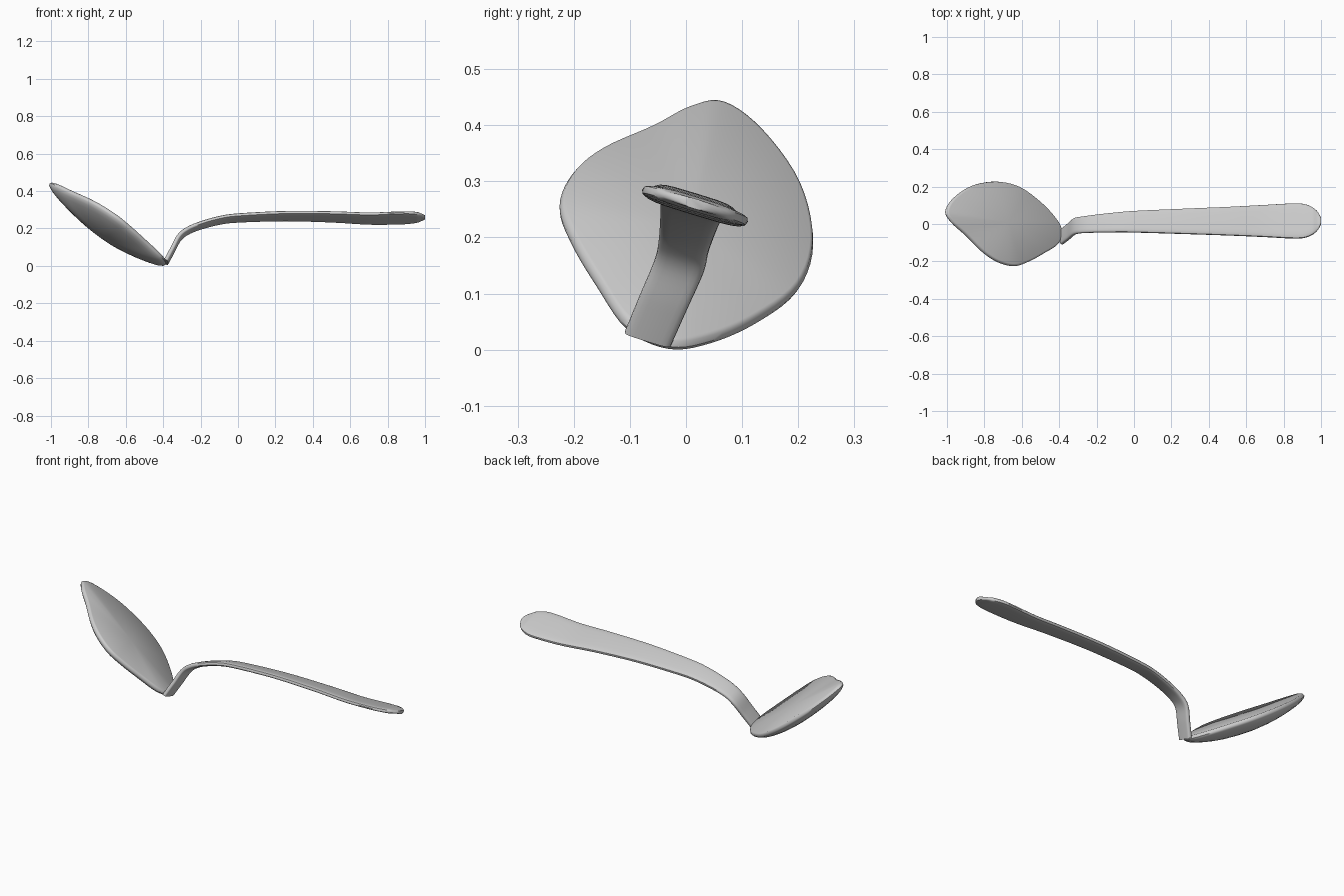
import bpy
import bmesh
import math
from mathutils import Vector

if "Cube" in bpy.data.objects:
    bpy.data.objects.remove(bpy.data.objects["Cube"], do_unlink=True)

steel = bpy.data.materials.new("brushed grey metal")
steel.use_nodes = True
GREY = (0.6, 0.6, 0.6, 1)
steel.diffuse_color = GREY
steel.node_tree.nodes["Principled BSDF"].inputs["Base Color"].default_value = GREY


def smooth_path(points, steps, closed=False):
    """Catmull-Rom samples through points of any dimension."""
    pts = [Vector(p) for p in points]
    n = len(pts)
    pick = (lambda i: pts[i % n]) if closed else (lambda i: pts[max(0, min(n - 1, i))])
    out = []
    for i in range(n if closed else n - 1):
        a, b, c, d = (pick(i + k) for k in (-1, 0, 1, 2))
        for s in range(steps):
            t = s / steps
            out.append((b * 2 + (c - a) * t + (a * 2 - b * 5 + c * 4 - d) * t ** 2
                        + (b * 3 - a - c * 3 + d) * t ** 3) / 2)
    return out if closed else out + [pts[-1]]


def loft(name, rings, start=None, end=None):
    """Bridge rings of equal length; close each end with a cap or a fan point."""
    bm = bmesh.new()
    loops = [[bm.verts.new(p) for p in ring] for ring in rings]
    n = len(loops[0])
    for a, b in zip(loops, loops[1:]):
        for i in range(n):
            j = (i + 1) % n
            bm.faces.new((a[i], a[j], b[j], b[i]))
    for loop, tip in ((loops[0], start), (loops[-1], end)):
        if tip is None:
            bm.faces.new(loop)
        else:
            v = bm.verts.new(tip)
            for i in range(n):
                bm.faces.new((loop[i], loop[(i + 1) % n], v))
    bmesh.ops.recalc_face_normals(bm, faces=bm.faces)
    mesh = bpy.data.meshes.new(name)
    bm.to_mesh(mesh)
    bm.free()
    mesh.materials.append(steel)
    obj = bpy.data.objects.new(name, mesh)
    bpy.context.collection.objects.link(obj)
    bpy.ops.object.select_all(action='DESELECT')
    obj.select_set(True)
    bpy.context.view_layer.objects.active = obj
    bpy.ops.object.shade_smooth_by_angle(angle=math.radians(40))
    return obj


# Spoon head: flat tilted top, rounded rim, shallow bowl underneath
outline = [(-1, .07), (-.96, .14), (-.86, .207), (-.73, .23), (-.61, .203),
           (-.505, .13), (-.425, .05), (-.38, -.025), (-.395, -.1), (-.48, -.157),
           (-.56, -.2), (-.635, -.222), (-.72, -.2), (-.8, -.147), (-.89, -.058), (-.965, .01)]
down = -Vector((.744, .304, 1)).normalized()


def on_head(x, y, depth):
    return Vector((x, y, -.274 - .744 * x - .304 * y)) + down * depth


centre = Vector((-.67, .01))
edge = smooth_path(outline, 5, closed=True)
profile = [(.96, 0), (.985, .004), (1, .014), (.99, .022)]
profile += [(s, .022 + .063 * (1 - s * s) ** .8) for s in (.93, .84, .72, .58, .42, .22)]
rings = [[on_head(*(centre + (p - centre) * s), d) for p in edge] for s, d in profile]
loft("spoon_head", rings, on_head(*centre, 0), on_head(*centre, .085))

# Handle: rolled flat strip, bent at the neck, widening to a rounded end
# stations are (x, y, z, half width)... with thickness handled below
stations = [(-.385, -.068, .02), (-.35, -.04, .085), (-.315, -.012, .15), (-.27, -.004, .187),
            (-.2, .002, .216), (-.1, .008, .243), (0, .012, .256), (.25, .014, .266),
            (.5, .015, .262), (.7, .016, .253), (.85, .016, .256), (.94, .016, .259), (1, .016, .26)]
widths = [.043, .044, .045, .046, .05, .055, .06, .07, .08, .09, .098, .092, .03]
roll = math.radians(17)
across = Vector((0, math.cos(roll), -math.sin(roll)))
path = smooth_path(stations, 6)
half = smooth_path([(w, 0) for w in widths], 6)
sections = []
for i, p in enumerate(path):
    tangent = path[min(i + 1, len(path) - 1)] - path[max(i - 1, 0)]
    up = tangent.cross(across).normalized()
    w = half[i].x
    if p.x > .88:                       # round off the end like an ellipse
        w = .098 * math.sqrt(max(.03, 1 - ((p.x - .88) / .12) ** 2))
    thick = .013 if p.x < .97 else .009
    ring = []
    for k in range(20):
        c, s = math.cos(k * math.tau / 20), math.sin(k * math.tau / 20)
        ring.append(p + across * w * math.copysign(abs(c) ** .5, c)
                    + up * thick * math.copysign(abs(s) ** .6, s))
    sections.append(ring)
loft("handle", sections)
